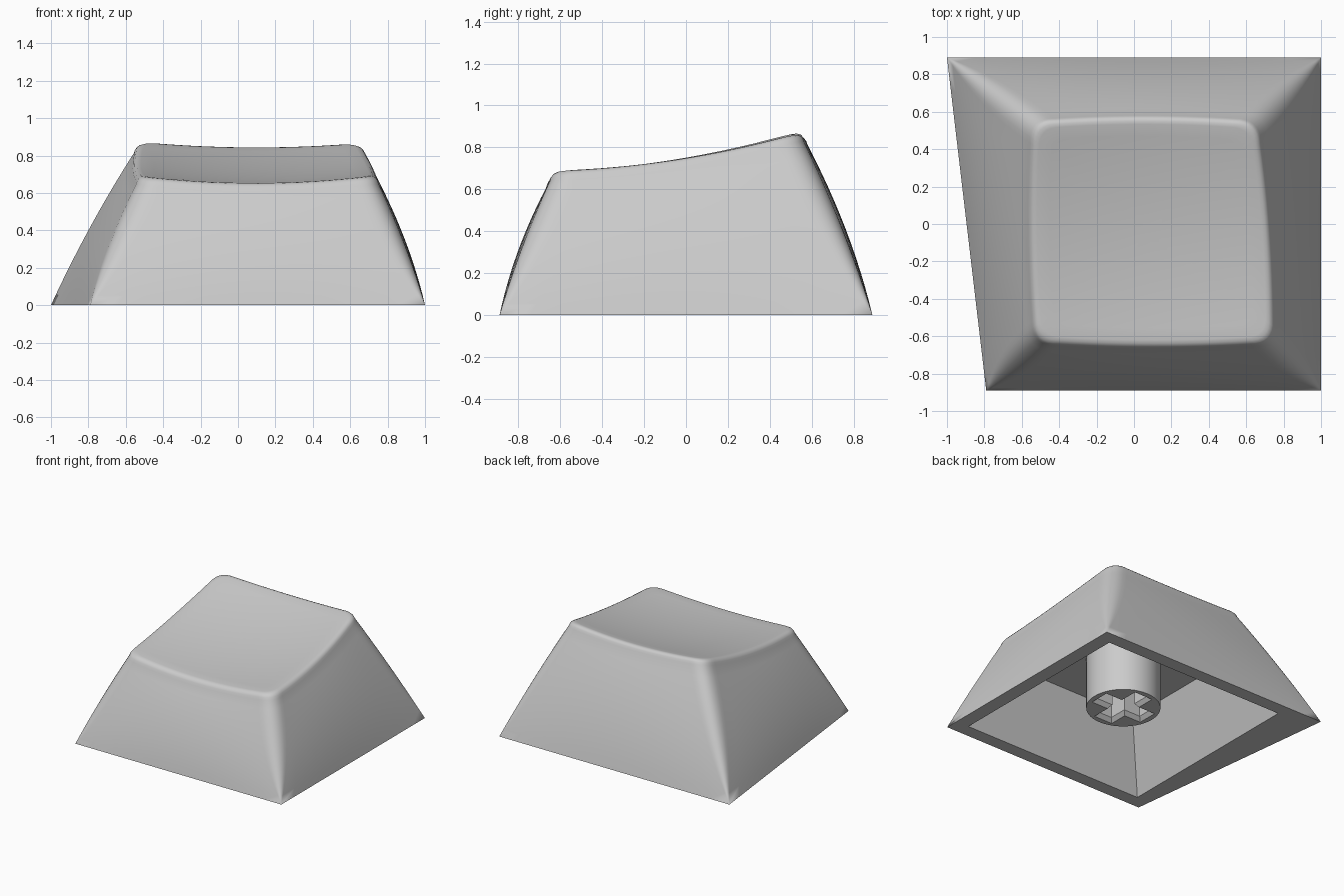
import bpy, bmesh, math
from mathutils import Vector

if "Cube" in bpy.data.objects:
    bpy.data.objects.remove(bpy.data.objects["Cube"])

grey = bpy.data.materials.new("light_grey")
grey.diffuse_color = (0.6, 0.6, 0.6, 1)
grey.use_nodes = True
grey.node_tree.nodes["Principled BSDF"].inputs["Base Color"].default_value = grey.diffuse_color

CENTRE = Vector((0.09, -0.045))
BASE = [Vector(p) for p in ((-0.79, -0.89), (1, -0.89), (1, 0.89), (-1, 0.89))]
TOP = [Vector(p) for p in ((-0.545, -0.652), (0.762, -0.652), (0.672, 0.565), (-0.56, 0.565))]
CEILING = 0.5
CORNER_SEGS, SIDE_SEGS = 8, 12


def make_object(name, bm, angle):
    bmesh.ops.recalc_face_normals(bm, faces=bm.faces)
    mesh = bpy.data.meshes.new(name)
    bm.to_mesh(mesh)
    bm.free()
    mesh.materials.append(grey)
    obj = bpy.data.objects.new(name, mesh)
    bpy.context.collection.objects.link(obj)
    bpy.ops.object.select_all(action='DESELECT')
    obj.select_set(True)
    bpy.context.view_layer.objects.active = obj
    bpy.ops.object.shade_smooth_by_angle(angle=math.radians(angle))
    return obj


def rounded_quad(corners, r, bow=0.0):
    """Outline of a four-cornered shape with round corners and bowed sides."""
    pts = []
    for i in range(4):
        c, prev, nxt = corners[i], corners[i - 1], corners[(i + 1) % 4]
        a = c + (prev - c).normalized() * r
        b = c + (nxt - c).normalized() * r
        for k in range(CORNER_SEGS + 1):
            u = k / CORNER_SEGS
            pts.append(a * (1 - u) ** 2 + c * 2 * u * (1 - u) + b * u * u)
        end = nxt + (c - nxt).normalized() * r
        side = (nxt - c).normalized()
        out = Vector((side.y, -side.x))
        for k in range(1, SIDE_SEGS):
            u = k / SIDE_SEGS
            pts.append(b.lerp(end, u) + out * bow * 4 * u * (1 - u))
    return pts


def dish(p):
    """Height of the scooped, back-rising top."""
    edge = 0.752 + 0.173 * p.y + 0.118 * p.y ** 2
    return edge - 0.037 * (1 - min(1, ((p.x - CENTRE.x) / 0.62) ** 2))


def box(x0, x1, y0, y1):
    return [Vector(p) for p in ((x0, y0), (x1, y0), (x1, y1), (x0, y1))]


# Cap: one closed skin from the inner ceiling, round the rim, up to the dish
rings = []
for quad, z in ((box(-0.48, 0.68, -0.587, 0.587), CEILING), (box(-0.69, 0.89, -0.785, 0.785), 0)):
    rings.append([(p.x, p.y, z) for p in rounded_quad(quad, 0.0001)])

# outer walls: sharp at the base, corners rounding off with height, sides swelling
rim = rounded_quad(TOP, 0.13, 0.016)
WALL_STEPS = 12
for k in range(WALL_STEPS + 1):
    t = k / WALL_STEPS
    f = 0.77 * t + 0.23 * t * t
    quad = [b.lerp(c, f) for b, c in zip(BASE, TOP)]
    bow = 0.016 * t + 0.04 * t * (1 - t)
    radius = 0.13 * t + 0.2 * t * (1 - t)
    outline = rounded_quad(quad, max(0.0001, radius), bow)
    rings.append([(p.x, p.y, t * (dish(q) - 0.045)) for p, q in zip(outline, rim)])

# soft top edge
for inset, drop in ((0.006, 0.026), (0.016, 0.012), (0.03, 0.003), (0.048, 0)):
    pts = [CENTRE + (p - CENTRE) * (1 - inset / 0.63) for p in rim]
    rings.append([(p.x, p.y, dish(p) - drop) for p in pts])

# dished top
for k in range(1, 9):
    pts = [CENTRE + (p - CENTRE) * 0.924 * (1 - k / 9) for p in rim]
    rings.append([(p.x, p.y, dish(p)) for p in pts])

bm = bmesh.new()
loops = [[bm.verts.new(co) for co in ring] for ring in rings]
n = len(rim)
for lo, hi in zip(loops, loops[1:]):
    for i in range(n):
        j = (i + 1) % n
        bm.faces.new((lo[i], lo[j], hi[j], hi[i]))
bm.faces.new(loops[0])
tip = bm.verts.new((CENTRE.x, CENTRE.y, dish(CENTRE)))
for i in range(n):
    bm.faces.new((loops[-1][i], loops[-1][(i + 1) % n], tip))
bmesh.ops.remove_doubles(bm, verts=bm.verts, dist=0.0003)
make_object("cap_shell", bm, 35)

# Stem: round post with a cross-shaped socket that has a flared mouth
STEM_X, STEM_R, STEM_LOW, STEM_HIGH = 0.1, 0.266, 0.1, CEILING + 0.002


def cross(arm, half):
    pts = []
    for i in range(4):
        c, s = round(math.cos(i * math.pi / 2)), round(math.sin(i * math.pi / 2))
        for x, y in ((arm, -half), (arm, half), (half, half)):
            pts.append((x * c - y * s, x * s + y * c))
    return pts


circle = [(STEM_R * math.cos(a), STEM_R * math.sin(a))
          for a in (math.tau * i / 48 for i in range(48))]
post = [(circle, STEM_LOW), (circle, STEM_HIGH)]
socket = [(cross(0.225, 0.08), STEM_LOW), (cross(0.2, 0.056), STEM_LOW + 0.03),
          (cross(0.2, 0.056), STEM_HIGH)]

bm = bmesh.new()
end_edges = []
for levels in (post, socket):
    loops = [[bm.verts.new((x + STEM_X, y, z)) for x, y in outline] for outline, z in levels]
    m = len(loops[0])
    for lo, hi in zip(loops, loops[1:]):
        for i in range(m):
            j = (i + 1) % m
            bm.faces.new((lo[i], lo[j], hi[j], hi[i]))
    end_edges += [bm.edges.get((loops[0][i], loops[0][(i + 1) % m])) for i in range(m)]
    if levels is post:
        bm.faces.new(loops[-1])
# bottom end between the post and the socket mouth
bmesh.ops.triangle_fill(bm, edges=end_edges, use_beauty=True, normal=(0, 0, -1))
make_object("stem", bm, 30)
